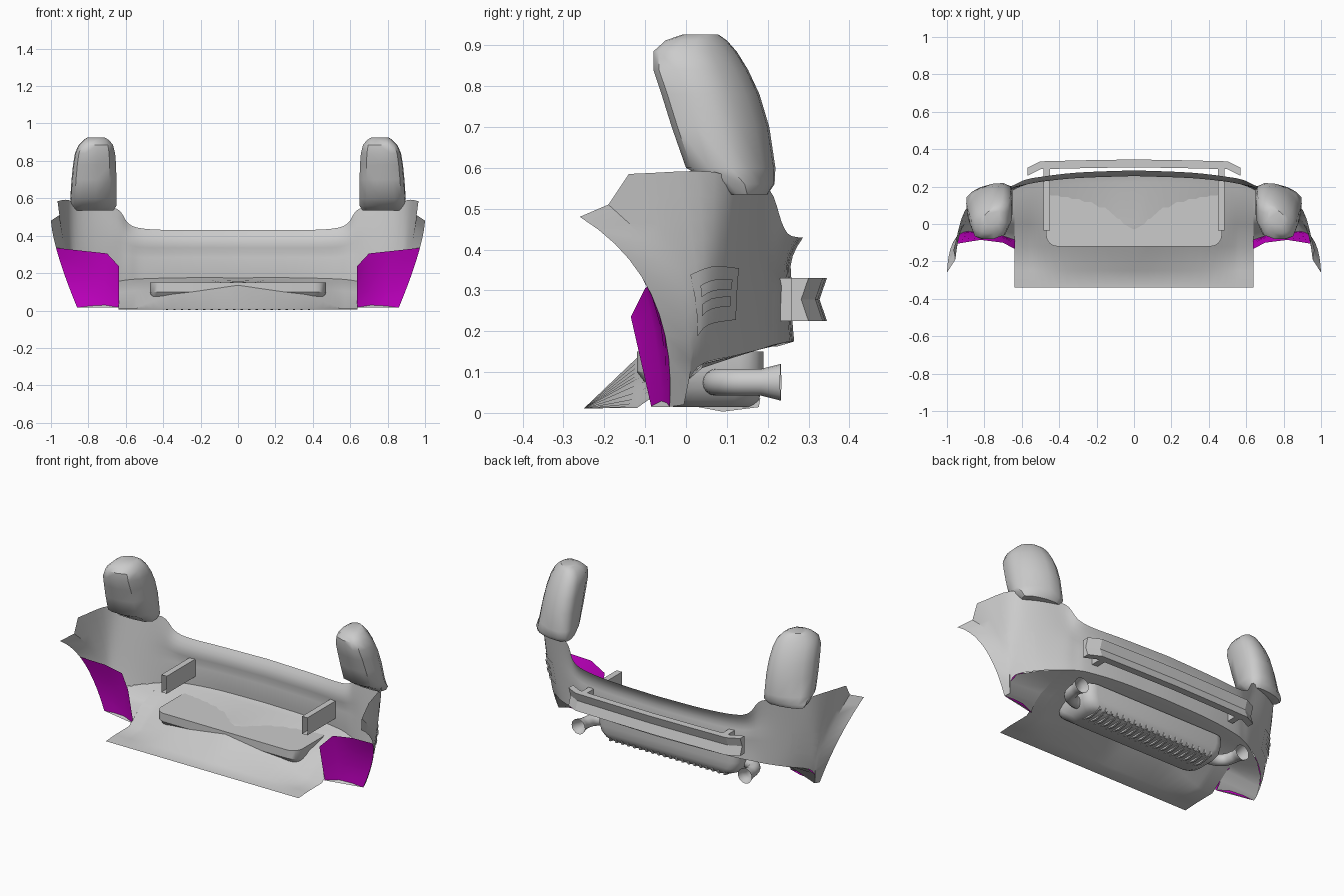
import bpy, bmesh, math
from mathutils import Vector

if "Cube" in bpy.data.objects:
    bpy.data.objects.remove(bpy.data.objects["Cube"])

def finish(name, bm, angle=35, mirror=False):
    bmesh.ops.remove_doubles(bm, verts=bm.verts, dist=0.0005)
    if mirror:
        geom = bm.verts[:] + bm.edges[:] + bm.faces[:]
        dup = bmesh.ops.duplicate(bm, geom=geom)['geom']
        for v in [g for g in dup if isinstance(g, bmesh.types.BMVert)]:
            v.co.x *= -1
        bmesh.ops.reverse_faces(bm, faces=[g for g in dup if isinstance(g, bmesh.types.BMFace)])
        bmesh.ops.remove_doubles(bm, verts=bm.verts, dist=0.0005)
    bmesh.ops.recalc_face_normals(bm, faces=bm.faces)
    me = bpy.data.meshes.new(name)
    bm.to_mesh(me)
    bm.free()
    ob = bpy.data.objects.new(name, me)
    bpy.context.collection.objects.link(ob)
    bpy.ops.object.select_all(action='DESELECT')
    ob.select_set(True)
    bpy.context.view_layer.objects.active = ob
    bpy.ops.object.shade_smooth_by_angle(angle=math.radians(angle))
    return ob

def skin(bm, rows, closed=False, caps=False):
    vr = [[bm.verts.new(p) for p in r] for r in rows]
    n = len(vr[0])
    for a, b in zip(vr, vr[1:]):
        for i in range(n if closed else n - 1):
            j = (i + 1) % n
            bm.faces.new((a[i], a[j], b[j], b[i]))
    if caps:
        bm.faces.new(vr[0])
        bm.faces.new(vr[-1])

def quad(a, b, c, t):
    # parabola through three points at t = 0, 0.5, 1
    a, b, c = Vector(a), Vector(b), Vector(c)
    return a * (1 - t) * (1 - 2 * t) + b * 4 * t * (1 - t) + c * t * (2 * t - 1)

def spline(pts, steps):
    P = [Vector(p) for p in pts]
    P = [2 * P[0] - P[1]] + P + [2 * P[-1] - P[-2]]
    out = []
    for i in range(1, len(P) - 2):
        a, b, c, d = P[i - 1:i + 3]
        for s in range(steps):
            t = s / steps
            out.append(0.5 * (2 * b + (c - a) * t + (2 * a - 5 * b + 4 * c - d) * t * t
                              + (3 * b - a - 3 * c + d) * t ** 3))
    return out + [P[-2]]

# Bumper shell: columns from centre to wheel arch (bottom, middle, top)
cols = [
    ((0, .265, .175), (0, .262, .31), (0, .287, .43)),
    ((.3, .255, .175), (.3, .252, .31), (.3, .275, .43)),
    ((.5, .232, .17), (.5, .232, .31), (.5, .252, .437)),
    ((.58, .21, .165), (.58, .213, .32), (.585, .235, .465)),
    ((.65, .18, .155), (.65, .19, .33), (.65, .205, .545)),
    ((.75, .12, .14), (.79, .125, .33), (.8, .15, .545)),
    ((.84, .04, .12), (.88, .06, .33), (.905, .07, .59)),
    ((.86, .005, .08), (.91, .0, .30), (.965, -.14, .585)),
    ((.85, -.005, .02), (.915, -.015, .28), (.955, -.19, .51)),
    ((.86, -.04, .015), (.96, -.085, .29), (1, -.26, .48)),
]
smooth = [spline([c[k] for c in cols[:8]], 4) for k in range(3)]
allcols = list(zip(*smooth)) + cols[8:]

def surf(c, t):
    p = quad(*c, t)
    if t > .5 and p.x < .7:      # hollow under the sharp upper lip, fading out sideways
        p.y -= .013 * math.sin(math.pi * (t - .5) * 2) * min(1, (.7 - p.x) / .15)
    return p

bm = bmesh.new()
skin(bm, [[surf(c, i / 10) for i in range(11)] for c in allcols])
finish('bumper_shell', bm, 35, True)

# Lower corner: closes the shell inward towards the underfloor
bm = bmesh.new()
outer = [cols[k][0] for k in (9, 8, 7, 6, 5, 4)]
inner = [(.64, -.085, .015), (.64, -.05, .062), (.64, 0, .097),
         (.64, .04, .11), (.64, .09, .127), (.64, .14, .143)]
skin(bm, [outer, inner])
finish('lower_corner', bm, 30, True)

# Rising underfloor, joined to the lower edge of the bumper
bm = bmesh.new()
rows = []
for p in smooth[0][:17]:
    x = p.x * .64 / .65
    z = .135 - .145 * x - max(0, x - .38) * .25
    rows.append([(x, -.34, .006), (x, -.25, .011), (x, -.12, max(z, .012)),
                 (x, 0, .155 - .09 * x), (x, p.y - .04, p.z - .012), (p.x, p.y, p.z)])
skin(bm, rows)
finish('underfloor', bm, 45, True)

# Coloured wheel arch liners, outer column follows the arch lip
bm = bmesh.new()
bot = [(.635, -.085, .015), (.71, -.06, .015), (.79, -.047, .015)]
mid = [(.635, -.11, .125), (.71, -.07, .15), (.80, -.055, .16)]
top = [(.635, -.135, .235), (.70, -.1, .305), (.82, -.085, .318)]
rows = [[quad(b, m, t, i / 6) for i in range(7)] for b, m, t in zip(bot, mid, top)]
skin(bm, rows + [[surf(cols[9], i / 10) for i in range(7)]])
liner = finish('wheel_arch_liner', bm, 50, True)
mat = bpy.data.materials.new('magenta')
mat.diffuse_color = (.6, .0, .6, 1)
mat.use_nodes = True
mat.node_tree.nodes["Principled BSDF"].inputs["Base Color"].default_value = mat.diffuse_color
liner.data.materials.append(mat)

# Tail lights: leaning pods, rear lens swept round to a crease on the outer side
bm = bmesh.new()
levels = [  # z, x range, y range
    (.535, .665, .88, .10, .20), (.56, .65, .895, .07, .217), (.60, .65, .897, .0, .219),
    (.70, .65, .89, -.035, .204), (.78, .652, .882, -.06, .18), (.84, .657, .872, -.08, .152),
    (.885, .668, .852, -.08, .124), (.912, .69, .825, -.05, .10), (.926, .715, .805, -.01, .08)]
section = [(0, .75), (.04, .9), (.2, 1), (.45, .98), (.7, .86), (.88, .7), (1, .5),
           (.98, .25), (.9, .06), (.75, 0), (.45, 0), (.15, .1), (0, .4)]
skin(bm, [[(x0 + u * (x1 - x0), y0 + v * (y1 - y0), z) for u, v in section]
          for z, x0, x1, y0, y1 in levels], True, True)
finish('tail_light', bm, 45, True)

# Crash beam with a notched rear face, and its two open mounting arms
bm = bmesh.new()
rows = []
for x, y in ((-.57, .30), (-.5, .335), (-.25, .341), (0, .345), (.25, .341), (.5, .335), (.57, .30)):
    rows.append([(x, y - .042, .225), (x, y, .225), (x, y - .018, .278), (x, y, .33), (x, y - .042, .33)])
skin(bm, rows, True, True)
finish('crash_beam', bm, 20)
bm = bmesh.new()
skin(bm, [[(x, y, z) for x, z in ((.449, .225), (.485, .225), (.485, .33), (.449, .33))]
          for y in (-.035, .295)], True)
finish('beam_arm', bm, 30, True)

# Silencer: rounded tray shape with cooling ribs underneath
bm = bmesh.new()
rows = []
for hx, y0, y1, z in ((.41, -.03, .165, .014), (.44, -.05, .178, .03), (.46, -.09, .187, .06),
                      (.47, -.12, .19, .10), (.47, -.12, .19, .15)):
    ring = []
    for cx, cy, a0 in ((1, 1, 0), (-1, 1, 90), (-1, -1, 180), (1, -1, 270)):
        for k in range(5):
            a = math.radians(a0 + k * 22.5)
            r = .06
            ring.append((cx * (hx - r) + r * math.cos(a),
                         (y1 - r if cy > 0 else y0 + r) + r * math.sin(a), z))
    rows.append(ring)
skin(bm, rows, True, True)
finish('silencer', bm, 35)
bm = bmesh.new()
for i in range(20):
    x = -.38 + i * .04
    prof = [(.02, .016), (.09, .003), (.178, .014), (.182, .035), (.02, .03)]
    skin(bm, [[(x + d, y, z) for y, z in prof] for d in (-.006, .006)], True, True)
finish('silencer_rib', bm)

# Exhaust pipes with flared open tips
bm = bmesh.new()
path = spline([(.42, .07, .075), (.49, .08, .075), (.535, .115, .075), (.55, .17, .075), (.553, .232, .075)], 4)
rows = []
for i, p in enumerate(path):
    d = (path[min(i + 1, len(path) - 1)] - path[max(i - 1, 0)]).normalized()
    side = d.cross(Vector((0, 0, 1)))
    r = .033 + (.012 * (i - 13) / 3 if i > 13 else 0)
    rows.append([p + r * (side * math.cos(a) + Vector((0, 0, 1)) * math.sin(a))
                 for a in (math.tau * k / 16 for k in range(16))])
skin(bm, rows, True)
finish('exhaust_pipe', bm, 40, True)

# Side vent: panel and two slats following the shell surface
bm = bmesh.new()
out = Vector((.8, .6, 0))
for i0, i1, t0, t1, h in ((20, 27, .24, .56, .004), (21, 26, .33, .39, .009), (21, 26, .43, .49, .009)):
    grid = [[surf(c, t0 + (t1 - t0) * k / 3) + out * h for k in range(4)] for c in allcols[i0:i1 + 1]]
    skin(bm, grid)
finish('side_vent', bm, 30, True)
